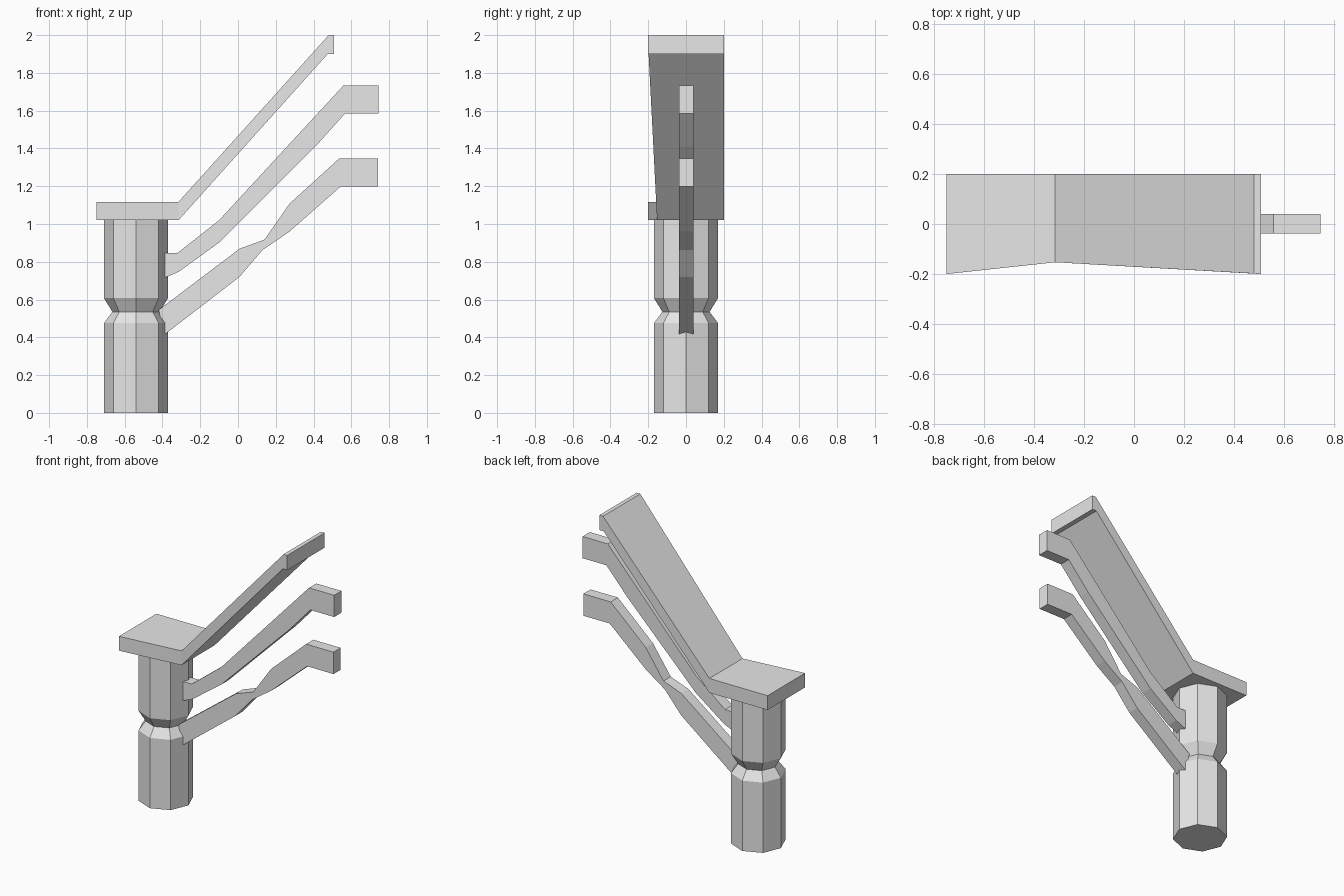
import bpy
import bmesh
from math import cos, sin, pi

cube = bpy.data.objects.get("Cube")
if cube:
    bpy.data.objects.remove(cube, do_unlink=True)

grey = bpy.data.materials.new("plain grey")
grey.use_nodes = True
GREY = (0.8, 0.8, 0.8, 1)
grey.diffuse_color = GREY
grey.node_tree.nodes["Principled BSDF"].inputs["Base Color"].default_value = GREY


def finish(name, bm):
    bmesh.ops.recalc_face_normals(bm, faces=bm.faces)
    mesh = bpy.data.meshes.new(name)
    bm.to_mesh(mesh)
    bm.free()
    mesh.materials.append(grey)
    obj = bpy.data.objects.new(name, mesh)
    bpy.context.collection.objects.link(obj)
    return obj


def bridge(bm, rings):
    """Quads between successive closed rings, capped at both ends."""
    for a, b in zip(rings, rings[1:]):
        for i in range(len(a)):
            j = (i + 1) % len(a)
            bm.faces.new((a[i], a[j], b[j], b[i]))
    bm.faces.new(rings[0])
    bm.faces.new(rings[-1])


def strip(name, stations, back):
    """Bent bar: each station is (top x, top z, bottom x, bottom z, front y)."""
    bm = bmesh.new()
    rings = []
    for tx, tz, bx, bz, front in stations:
        corners = ((tx, front, tz), (tx, back, tz), (bx, back, bz), (bx, front, bz))
        rings.append([bm.verts.new(c) for c in corners])
    bridge(bm, rings)
    return finish(name, bm)


# Octagonal post with a pinched neck
bm = bmesh.new()
rings = []
for z, r in ((0, 0.17), (0.475, 0.17), (0.535, 0.125), (0.608, 0.17), (1.03, 0.17)):
    rings.append([bm.verts.new((-0.54 + r * cos(i * pi / 4), r * sin(i * pi / 4), z))
                  for i in range(8)])
bridge(bm, rings)
finish("post", bm)

# Wide slab that turns upward, narrower at the bend
strip("top_slab", [
    (-0.75, 1.117, -0.75, 1.02, -0.2),
    (-0.315, 1.117, -0.315, 1.02, -0.153),
    (0.48, 2.0, 0.475, 1.9, -0.198),
    (0.508, 2.0, 0.508, 1.9, -0.2),
], 0.2)

# Thin arms below the slab
arms = {
    "upper_arm": [
        (-0.388, 0.847, -0.388, 0.715),
        (-0.32, 0.847, -0.312, 0.748),
        (-0.1, 1.02, -0.1, 0.902),
        (0.4, 1.562, 0.41, 1.41),
        (0.557, 1.732, 0.567, 1.585),
        (0.745, 1.732, 0.745, 1.585),
    ],
    "lower_arm": [
        (-0.42, 0.545, -0.388, 0.415),
        (0.008, 0.869, 0.008, 0.72),
        (0.14, 0.917, 0.13, 0.862),
        (0.273, 1.108, 0.273, 0.96),
        (0.535, 1.346, 0.543, 1.198),
        (0.74, 1.346, 0.74, 1.198),
    ],
}
for name, stations in arms.items():
    strip(name, [s + (-0.037,) for s in stations], 0.04)
